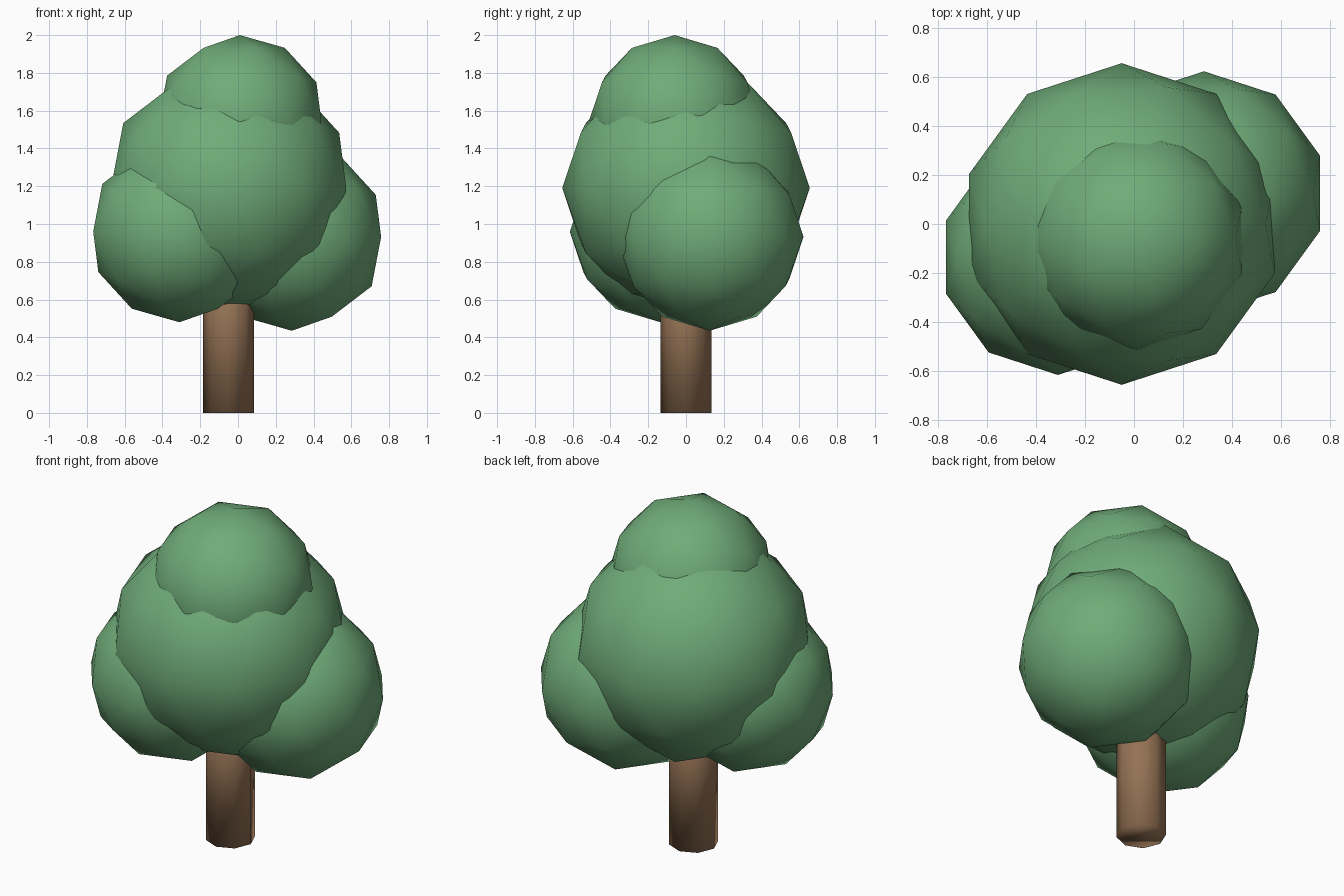
import bpy

if "Cube" in bpy.data.objects:
    bpy.data.objects.remove(bpy.data.objects["Cube"])


def material(name, color):
    mat = bpy.data.materials.new(name)
    mat.diffuse_color = color
    mat.use_nodes = True
    mat.node_tree.nodes["Principled BSDF"].inputs["Base Color"].default_value = mat.diffuse_color
    return mat


leaf_green = material("leaf_green", (0.16, 0.41, 0.19, 1))
bark_brown = material("bark_brown", (0.30, 0.17, 0.09, 1))


def finish(name, mat):
    obj = bpy.context.object
    obj.name = name
    obj.data.materials.append(mat)
    bpy.ops.object.shade_smooth()


def foliage(name, radius, centre):
    bpy.ops.mesh.primitive_ico_sphere_add(subdivisions=2, radius=radius, location=centre)
    finish(name, leaf_green)


# Eight-sided trunk, its top hidden inside the crown
TRUNK_HEIGHT = 0.9
bpy.ops.mesh.primitive_cylinder_add(vertices=8, radius=0.134, depth=TRUNK_HEIGHT,
                                    location=(-0.05, 0, TRUNK_HEIGHT / 2))
finish("trunk", bark_brown)

# Overlapping low-poly foliage balls
foliage("foliage_main", 0.655, (-0.05, 0, 1.19))
foliage("foliage_top", 0.453, (0.01, -0.06, 1.547))
foliage("foliage_left", 0.48, (-0.31, -0.135, 0.96))
foliage("foliage_right", 0.497, (0.285, 0.125, 0.932))
